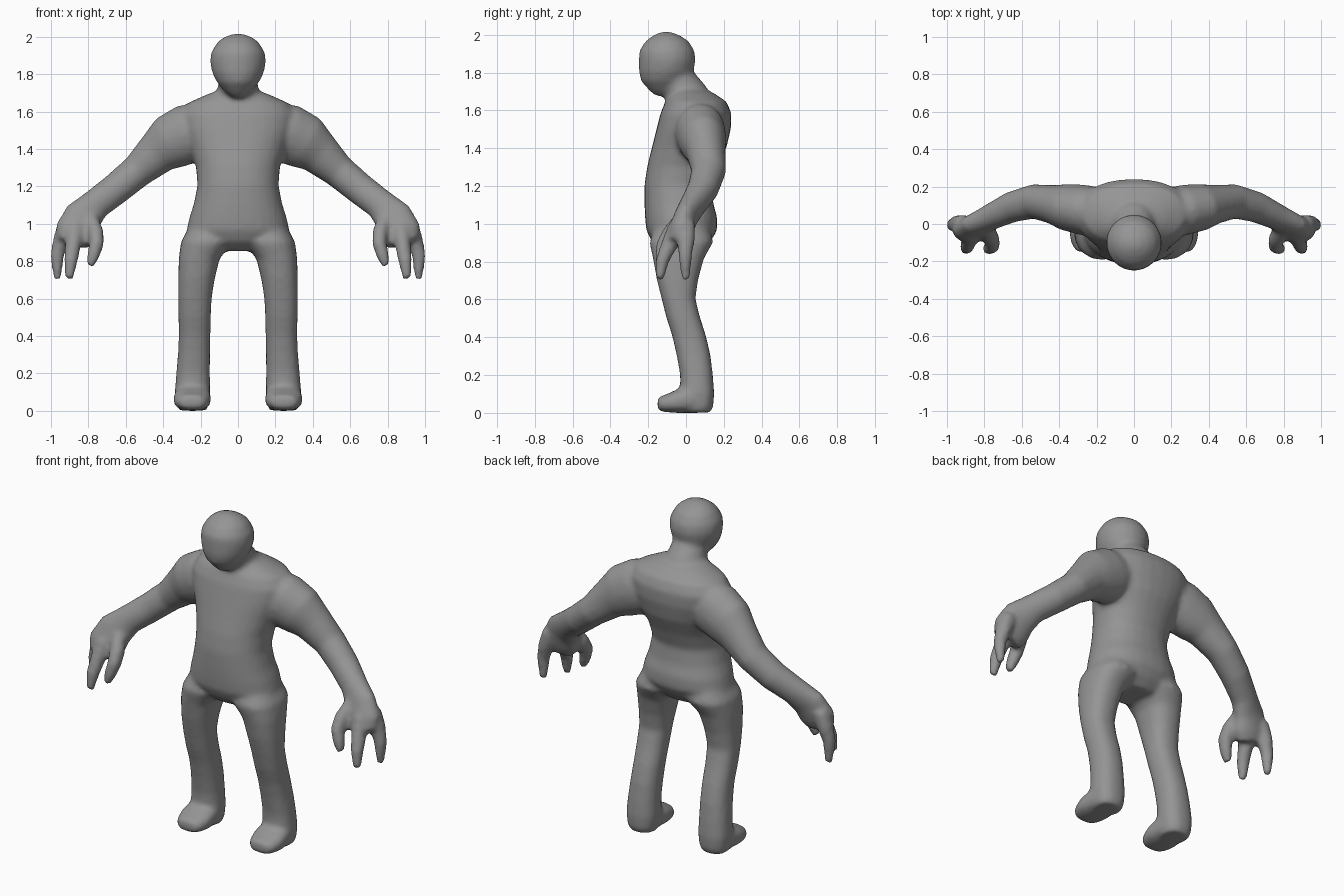
import bpy, bmesh, math
from mathutils import Vector

skin = bpy.data.materials.new("grey clay")
skin.diffuse_color = (0.3, 0.3, 0.3, 1)

bm = bmesh.new()


def loft(rings, side=1, ref=(0, 1, 0), fixed=None, n=20, power=1.0):
    """Closed tube through rings (x, y, z, radius across, radius along ref)."""
    pts = [Vector((r[0] * side, r[1], r[2])) for r in rings]
    loops = []
    for i, r in enumerate(rings):
        t = pts[min(i + 1, len(pts) - 1)] - pts[max(i - 1, 0)]
        t = Vector(fixed) if fixed else t.normalized()
        v = Vector(ref)
        v = (v - t * v.dot(t)).normalized()
        u = v.cross(t)
        loop = []
        for k in range(n):
            a = 2 * math.pi * k / n
            c, s = math.cos(a), math.sin(a)
            c = math.copysign(abs(c) ** power, c)
            s = math.copysign(abs(s) ** power, s)
            loop.append(bm.verts.new(pts[i] + u * c * r[3] + v * s * r[4]))
        loops.append(loop)
    faces = [bm.faces.new((a[k], a[(k + 1) % n], b[(k + 1) % n], b[k]))
             for a, b in zip(loops, loops[1:]) for k in range(n)]
    faces += [bm.faces.new(loops[0][::-1]), bm.faces.new(loops[-1])]
    bmesh.ops.recalc_face_normals(bm, faces=faces)


def upright(rows):
    """Rows (z, half width, front y, back y) to centred rings."""
    return [(0, (f + b) / 2, z, w, (b - f) / 2) for z, w, f, b in rows]


UP = (0, 0, 1)
# torso
loft(upright([(.85, .14, -.12, .08), (.90, .23, -.18, .13), (.96, .275, -.21, .165),
              (1.03, .26, -.217, .165), (1.1, .237, -.22, .145), (1.2, .217, -.22, .135),
              (1.3, .225, -.205, .17), (1.4, .26, -.18, .215), (1.5, .30, -.155, .238),
              (1.58, .31, -.135, .24), (1.64, .27, -.11, .215), (1.685, .17, -.08, .15),
              (1.71, .10, -.07, .09)]), fixed=UP, n=28, power=.9)
# neck
loft([(0, .04, 1.56, .13, .12), (0, .0, 1.68, .115, .115), (0, -.04, 1.75, .105, .095),
      (0, -.08, 1.84, .10, .09)], n=20)
# head
loft(upright([(1.67, .03, -.16, -.09), (1.70, .068, -.195, -.04), (1.75, .112, -.238, .01),
              (1.80, .138, -.25, .04), (1.86, .15, -.25, .052), (1.91, .145, -.248, .045),
              (1.96, .115, -.215, .015), (1.99, .08, -.175, -.03), (2.01, .03, -.13, -.08)]),
     fixed=UP, n=20)

for s in (1, -1):
    # arm and palm
    loft([(.10, .06, 1.53, .13, .12), (.27, .075, 1.475, .16, .135), (.36, .09, 1.43, .15, .125),
          (.43, .105, 1.375, .118, .105), (.54, .12, 1.275, .09, .092), (.655, .09, 1.18, .085, .083),
          (.76, .04, 1.10, .083, .07), (.83, .0, 1.03, .105, .062),
          (.865, -.03, .95, .115, .065), (.88, -.05, .89, .09, .055)], s, n=20)
    # fingers
    loft([(.79, -.02, 1.03, .04, .04), (.76, -.08, .95, .043, .045), (.755, -.115, .89, .04, .043),
          (.775, -.13, .82, .034, .036), (.792, -.135, .77, .022, .024)], s, n=12)
    loft([(.87, -.05, .97, .05, .05), (.882, -.09, .88, .043, .045), (.893, -.125, .80, .038, .036),
          (.903, -.14, .70, .022, .024)], s, n=12)
    loft([(.91, .0, 1.0, .05, .05), (.945, -.0, .91, .045, .048), (.968, -.005, .82, .037, .036),
          (.965, -.0, .70, .022, .024)], s, n=12)
    # leg
    loft([(.14, -.02, .98, .12, .14), (.165, -.025, .90, .14, .17), (.207, -.04, .81, .11, .135),
          (.222, -.045, .7, .098, .11), (.23, -.04, .6, .09, .09), (.232, -.015, .5, .087, .09),
          (.232, .017, .4, .085, .09), (.235, .04, .3, .086, .09), (.24, .055, .2, .09, .087),
          (.243, .06, .1, .095, .09), (.243, .06, .03, .088, .085),
          (.243, .06, -.003, .075, .07)], s, fixed=UP, n=20, power=.85)
    # foot
    loft([(.243, .10, .07, .08, .075), (.243, .03, .068, .097, .075), (.245, -.05, .056, .102, .062),
          (.245, -.11, .045, .09, .046), (.245, -.15, .042, .06, .036)],
         s, ref=UP, fixed=(0, 1, 0), n=16, power=.8)

mesh = bpy.data.meshes.new("body")
bm.to_mesh(mesh)
bm.free()
body = bpy.data.objects.new("body", mesh)
bpy.context.collection.objects.link(body)

# fuse the parts into one soft skin
fuse = body.modifiers.new("fuse", 'REMESH')
fuse.mode = 'VOXEL'
fuse.voxel_size = .014
fuse.use_smooth_shade = True
soft = body.modifiers.new("soften", 'SMOOTH')
soft.factor = .5
soft.iterations = 8
bpy.context.view_layer.objects.active = body
body.select_set(True)
for name in ("fuse", "soften"):
    bpy.ops.object.modifier_apply(modifier=name)
body.data.materials.clear()
body.data.materials.append(skin)
low = min(v.co.z for v in body.data.vertices)
for v in body.data.vertices:
    v.co.z -= low
bpy.ops.object.shade_smooth()
